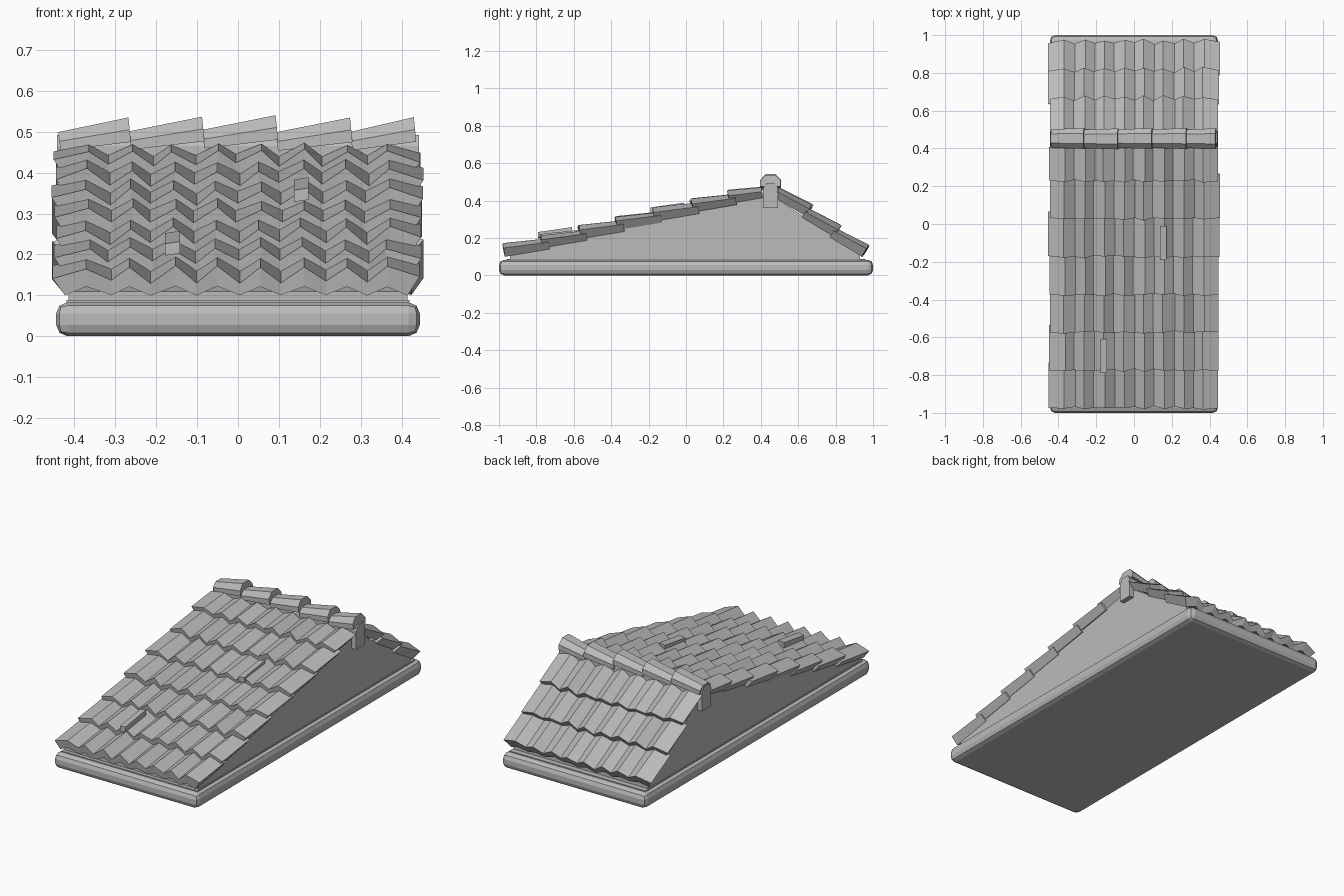
import bpy, bmesh, math, random
from mathutils import Vector

random.seed(4)
cube = bpy.data.objects.get("Cube")
if cube:
    bpy.data.objects.remove(cube, do_unlink=True)

# Single stone grey
grey = bpy.data.materials.new("stone_grey")
grey.use_nodes = True
colour = (0.5, 0.5, 0.5, 1)
grey.diffuse_color = colour
bsdf = next(n for n in grey.node_tree.nodes if n.type == 'BSDF_PRINCIPLED')
bsdf.inputs["Base Color"].default_value = colour


def loft(name, rings):
    """Solid through closed rings of equal length, capped at both ends."""
    bm = bmesh.new()
    loops = [[bm.verts.new(p) for p in ring] for ring in rings]
    n = len(loops[0])
    for a, b in zip(loops, loops[1:]):
        for i in range(n):
            j = (i + 1) % n
            bm.faces.new((a[i], a[j], b[j], b[i]))
    bm.faces.new(loops[0])
    bm.faces.new(loops[-1])
    bmesh.ops.recalc_face_normals(bm, faces=bm.faces)
    mesh = bpy.data.meshes.new(name)
    bm.to_mesh(mesh)
    bm.free()
    mesh.materials.append(grey)
    obj = bpy.data.objects.new(name, mesh)
    bpy.context.collection.objects.link(obj)
    return obj


def extrude_x(name, profile, half):
    """Extrude a (y, z) profile symmetrically along x."""
    return loft(name, [[(x, y, z) for y, z in profile] for x in (-half, half)])


def bevel(obj, width, segments):
    mod = obj.modifiers.new("bevel", 'BEVEL')
    mod.width, mod.segments = width, segments


def tile_row(name, y, z, angle, length, side):
    """Zigzag course; (y, z) is its lower edge, side is -1 front or +1 back."""
    up_slope = Vector((0, -side * math.cos(angle), math.sin(angle)))
    normal = Vector((0, side * math.sin(angle), math.cos(angle)))
    rings = []
    for k in range(17):
        peak = k % 2
        end = -1 if k == 0 else 1 if k == 16 else 0
        x = -0.42 + 0.0525 * k + random.uniform(-0.006, 0.006)
        low = 0.022 * peak
        top = 0.034 + 0.036 * peak + random.uniform(-0.005, 0.005)
        if end:
            top += 0.012
        slip = up_slope * random.uniform(-0.006, 0.006)
        start = Vector((x, y, z)) + slip
        finish = Vector((x, y, z)) + up_slope * length
        flare = Vector((0.03 * end, 0, 0))
        rings.append([start + normal * low,
                      start + normal * top + flare,
                      finish + normal * top * 0.8 + flare,
                      finish + normal * low * 0.8])
    loft(name, rings)


# Plinth with softened edges
base = extrude_x("base_slab", [(-1, 0), (1, 0), (1, 0.083), (-1, 0.083)], 0.445)
bevel(base, 0.028, 2)

# Thin step on the plinth
step = extrude_x("base_step", [(-0.96, 0.07), (0.96, 0.07), (0.96, 0.088), (-0.96, 0.088)], 0.42)

# Gable body under the tiles
extrude_x("gable_body", [(-0.94, 0.07), (-0.94, 0.11), (0.45, 0.435),
                         (0.93, 0.11), (0.93, 0.07)], 0.415)

# Ridge beam
beam = extrude_x("ridge_beam", [(0.412, 0.36), (0.492, 0.36), (0.492, 0.465),
                                (0.475, 0.492), (0.43, 0.492), (0.412, 0.465)], 0.443)

# Long front slope and short back slope
for i in range(7):
    tile_row(f"front_tiles_{i + 1}", -0.965 + 0.2 * i, 0.1 + 0.0475 * i,
             math.radians(9.5), 0.24 if i < 6 else 0.18, -1)
for i in range(3):
    tile_row(f"back_tiles_{i + 1}", 0.94 - 0.15 * i, 0.1 + 0.108 * i,
             math.radians(31), 0.2, 1)

# Two loose tile chips
for n, (x, y, z) in enumerate([(0.155, -0.11, 0.346), (-0.16, -0.71, 0.215)]):
    loft(f"loose_tile_{n + 1}",
         [[(x + sx, y + dy, z + dz + sx * 0.15) for dy, dz in
           ((-0.08, -0.015), (-0.08, 0.014), (0.1, 0.04), (0.1, 0.01))]
          for sx in (-0.018, 0.018)])

# Overlapping ridge caps, each rising toward its left end
arch = [(-0.052, 0), (-0.052, 0.5), (-0.026, 1), (0.026, 1), (0.052, 0.5), (0.052, 0)]
edges = [-0.44, -0.268, -0.088, 0.092, 0.274, 0.43]
for i, (x0, x1) in enumerate(zip(edges, edges[1:])):
    lift = random.uniform(-0.004, 0.006)
    turn = random.uniform(-0.003, 0.003)
    rings = []
    for x, low, high, wide in ((x0, 0.457, 0.502, 0.94), (x1, 0.478, 0.538, 1.06)):
        rings.append([(x + 0.006 * (1 - h), 0.45 + turn + y * wide,
                       low + lift + (high - low) * h) for y, h in arch])
    loft(f"ridge_cap_{i + 1}", rings)
